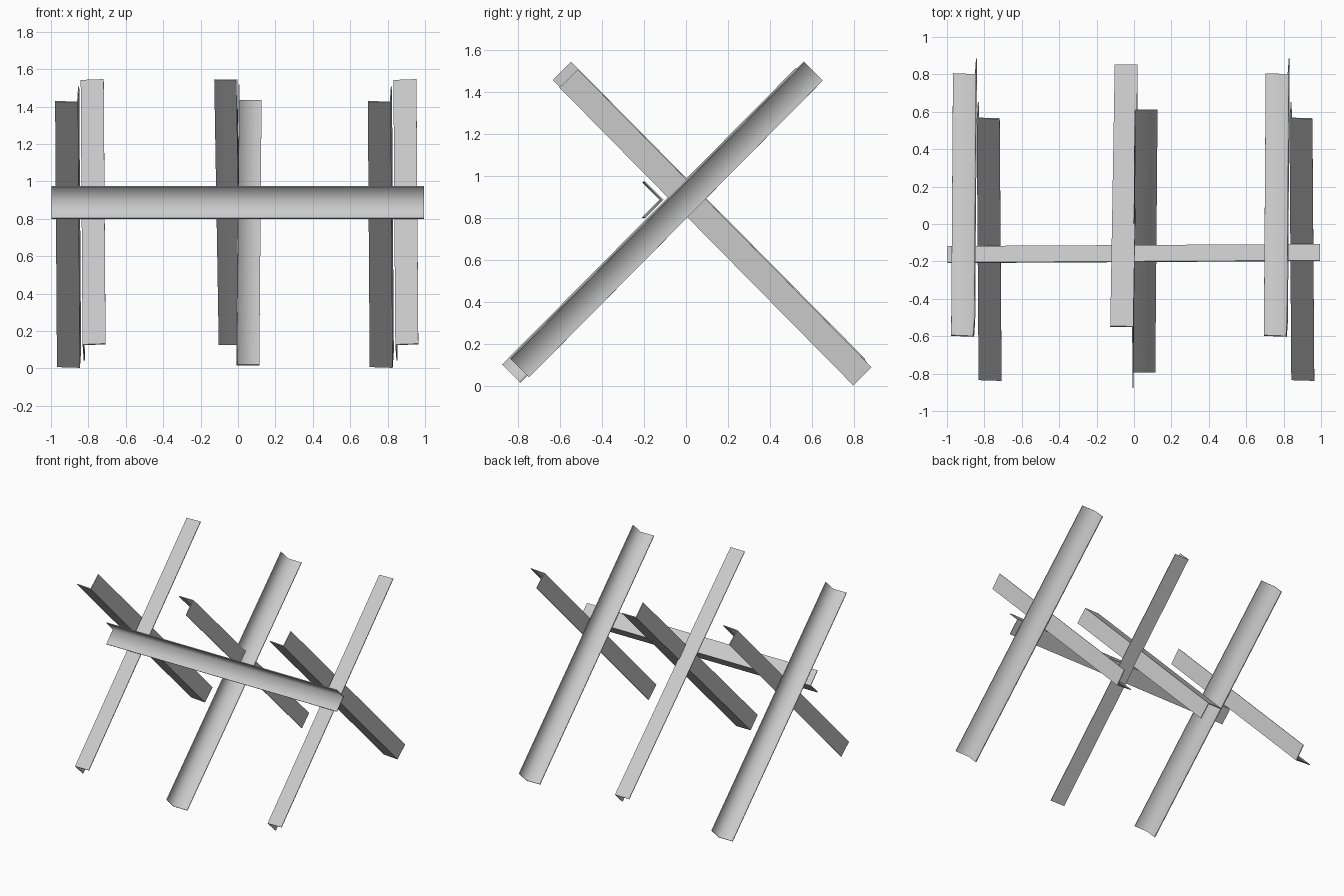
import bpy, bmesh
from mathutils import Vector

if "Cube" in bpy.data.objects:
    bpy.data.objects.remove(bpy.data.objects["Cube"])

WIDTH = 0.123   # flange width of the angle iron
THICK = 0.006   # sheet thickness


def angle_beam(name, start, end, side, roll=0.0):
    """L-section bar from start to end; the points give its outer corner line.
    side = rough directions of the two flanges; roll turns the second towards +x."""
    p0, p1 = Vector(start), Vector(end)
    axis = (p1 - p0).normalized()
    v = Vector(side[1]).normalized() + Vector((roll, 0, 0))
    v = (v - axis * v.dot(axis)).normalized()
    u = axis.cross(v).normalized()
    if u.dot(Vector(side[0])) < 0:
        u = -u
    w, t = WIDTH, THICK
    profile = [(0, 0), (w, 0), (w, t), (t, t), (t, w), (0, w)]

    bm = bmesh.new()
    rings = [[bm.verts.new(p + u * a + v * b) for a, b in profile] for p in (p0, p1)]
    n = len(profile)
    for i in range(n):
        j = (i + 1) % n
        bm.faces.new((rings[0][i], rings[0][j], rings[1][j], rings[1][i]))
    for r in rings:
        # each L-shaped end is two quads meeting along the mitre
        bm.faces.new((r[0], r[1], r[2], r[3]))
        bm.faces.new((r[0], r[3], r[4], r[5]))
    bmesh.ops.recalc_face_normals(bm, faces=bm.faces)

    # smooth across the inside corner only
    for f in bm.faces:
        f.smooth = True
    inner = {rings[0][3], rings[1][3]}
    for e in bm.edges:
        e.smooth = set(e.verts) == inner

    mesh = bpy.data.meshes.new(name)
    bm.to_mesh(mesh)
    bm.free()
    obj = bpy.data.objects.new(name, mesh)
    bpy.context.collection.objects.link(obj)
    return obj


# Outer crosses, left and right
for label, dx in (("left", 0.0), ("right", 1.672)):
    angle_beam(label + "_cross_beam_front_leaning",
               (-0.855 + dx, -0.603, 1.422), (-0.845 + dx, 0.797, 0.003),
               ((-1, 0, 0), (0, 1, 1)), 0.05)
    angle_beam(label + "_cross_beam_back_leaning",
               (-0.841 + dx, 0.565, 1.542), (-0.831 + dx, -0.835, 0.128),
               ((1, 0, 0), (0, 1, -1)), 0.05)

# Middle cross, turned the other way round
angle_beam("middle_cross_beam_front_leaning",
           (-0.004, -0.547, 1.545), (0.02, 0.853, 0.130),
           ((-1, 0, 0), (0, -1, -1)))
angle_beam("middle_cross_beam_back_leaning",
           (0.003, 0.612, 1.430), (-0.009, -0.789, 0.016),
           ((1, 0, 0), (0, -1, 1)))

# Long rail resting in front of the crossings, open to the front
angle_beam("horizontal_rail",
           (-0.998, -0.118, 0.887), (0.995, -0.107, 0.887),
           ((0, -1, 1), (0, -1, -1)))
